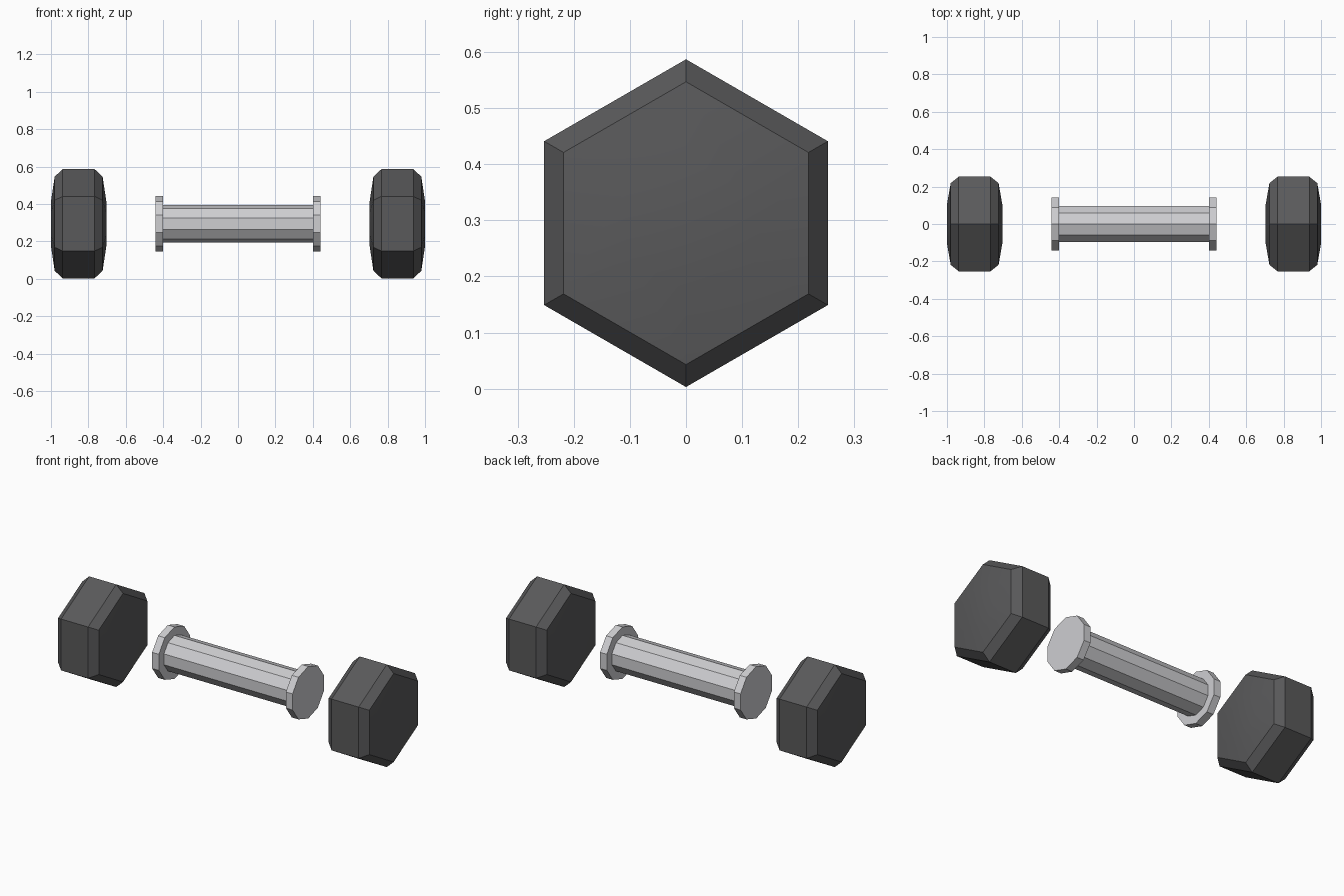
import bpy
import bmesh
from math import cos, sin, tau, radians

if "Cube" in bpy.data.objects:
    bpy.data.objects.remove(bpy.data.objects["Cube"], do_unlink=True)

AXIS_Z = 0.295


def material(name, colour):
    mat = bpy.data.materials.new(name)
    mat.use_nodes = True
    mat.diffuse_color = colour
    mat.node_tree.nodes["Principled BSDF"].inputs["Base Color"].default_value = colour
    return mat


def prism(name, profile, sides, mat, centre_x=0.0, smooth=False):
    """Many-sided solid along x from (x, radius) rings, one corner pointing up."""
    bm = bmesh.new()
    rings = []
    for x, r in profile:
        rings.append([bm.verts.new((x, r * sin(tau * i / sides), r * cos(tau * i / sides)))
                      for i in range(sides)])
    for a, b in zip(rings, rings[1:]):
        for i in range(sides):
            j = (i + 1) % sides
            bm.faces.new((a[i], a[j], b[j], b[i]))
    bm.faces.new(rings[0])
    bm.faces.new(rings[-1])
    bmesh.ops.recalc_face_normals(bm, faces=bm.faces)
    mesh = bpy.data.meshes.new(name)
    bm.to_mesh(mesh)
    bm.free()
    mesh.materials.append(mat)
    obj = bpy.data.objects.new(name, mesh)
    obj.location = (centre_x, 0, AXIS_Z)
    bpy.context.collection.objects.link(obj)
    if smooth:
        bpy.ops.object.select_all(action="DESELECT")
        obj.select_set(True)
        bpy.context.view_layer.objects.active = obj
        bpy.ops.object.shade_smooth_by_angle(angle=radians(20))
    return obj


rubber = material("dark rubber", (0.1, 0.1, 0.103, 1))
steel = material("brushed steel", (0.62, 0.62, 0.64, 1))

# Grip between the collars
prism("grip", [(-0.4, 0.1), (0.4, 0.1)], 10, steel)

# Chamfered hexagonal weight with slightly domed ends
half = [(0.085, 0.292), (0.128, 0.252), (0.148, 0.12)]
weight = [(-x, r) for x, r in reversed(half)] + half

for side, s in (("left", 1), ("right", -1)):
    prism(side + "_collar", [(-0.021, 0.148), (0.021, 0.148)], 10, steel, s * 0.421)
    prism(side + "_weight", weight, 6, rubber, s * 0.852, smooth=True)
